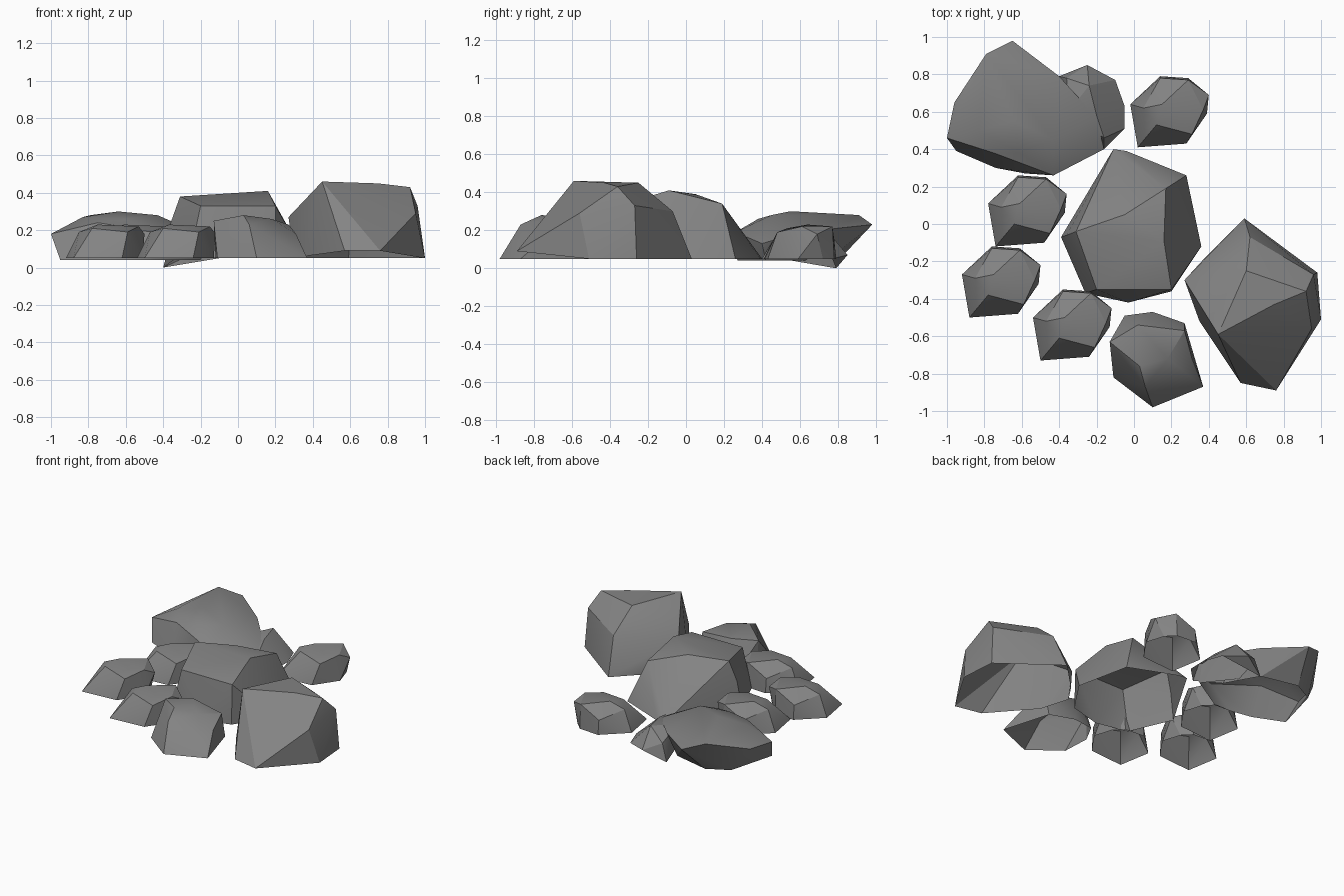
import bpy
import bmesh
import math
from mathutils import Vector

default_cube = bpy.data.objects.get("Cube")
if default_cube:
    bpy.data.objects.remove(default_cube, do_unlink=True)

# One plain stone colour
stone = bpy.data.materials.new("stone_grey")
stone.use_nodes = True
stone_colour = (0.23, 0.23, 0.23, 1)
stone.diffuse_color = stone_colour
shader = next(n for n in stone.node_tree.nodes if n.type == 'BSDF_PRINCIPLED')
shader.inputs["Base Color"].default_value = stone_colour
shader.inputs["Roughness"].default_value = 0.9


def make_rock(name, corners, offset=(0, 0)):
    """Chip a faceted stone from its corner points (in hundredths),
    leaving the underside hollow."""
    bm = bmesh.new()
    for x, y, z in corners:
        bm.verts.new(Vector((x, y, z)) / 100 + Vector((*offset, 0)))
    hull = bmesh.ops.convex_hull(bm, input=bm.verts[:])
    unused = {v for v in hull["geom_interior"] + hull["geom_unused"]
              if isinstance(v, bmesh.types.BMVert)}
    bmesh.ops.delete(bm, geom=list(unused), context='VERTS')
    bmesh.ops.recalc_face_normals(bm, faces=bm.faces[:])

    # Open the underside
    underside = [f for f in bm.faces if f.normal.z < -0.85]
    bmesh.ops.delete(bm, geom=underside, context='FACES')

    mesh = bpy.data.meshes.new(name)
    bm.to_mesh(mesh)
    bm.free()
    mesh.materials.append(stone)
    rock = bpy.data.objects.new(name, mesh)
    bpy.context.collection.objects.link(rock)
    bpy.ops.object.select_all(action='DESELECT')
    rock.select_set(True)
    bpy.context.view_layer.objects.active = rock
    bpy.ops.object.shade_smooth_by_angle(angle=math.radians(28))
    return rock


def rim(height, *outline):
    """Ground outline of a stone at one height."""
    return [(x, y, height) for x, y in outline]


# Central boulder: high ridge to one side, long slope to the back
make_rock("central_boulder", rim(
    5, (-11, 40), (-4, 39), (28, 26), (36, -12), (20, -36),
    (-3, -42), (-26, -37), (-39, -7)) + [
    (17, 19, 34), (16, -9, 41), (20, -35, 33), (-20, -35, 33),
    (-31, -4, 38), (-36, -6, 24), (-5, 5, 39)])

# Tall boulder with a long sloping front
make_rock("tall_boulder", rim(
    5, (59, 3), (98, -26), (100, -51), (30, -30), (38, -18)) + [
    (76, -89, 9), (57, -85, 9), (35, -52, 6),
    (45, -59, 46), (75, -43, 45), (92, -36, 43), (95, -56, 29),
    (60, -25, 45), (62, -7, 30), (27, -30, 27), (96, -27, 33)])

# Wide slab: upright front, overhanging back
make_rock("wide_slab", rim(
    4, (-95, 39), (-74, 30), (-58, 27), (-45, 27), (-20, 42),
    (-45, 74), (-71, 80), (-86, 72)) + [
    (-65, 98, 23), (-79, 91, 28), (-96, 65, 19), (-100, 46, 18),
    (-43, 26, 19), (-16, 40, 13), (-20, 57, 18), (-40, 79, 21),
    (-64, 55, 30), (-43, 45, 28), (-83, 50, 27), (-75, 38, 24),
    (-61, 38, 26)])

# Low block tucked behind the slab, one corner sunk deep
make_rock("rear_block", rim(
    5, (-10, 77), (-5, 63), (-5, 51), (-16, 40), (-33, 50)) + [
    (-40, 79, 0), (-25, 85, 7), (-24, 74, 20), (-20, 58, 19),
    (-16, 46, 15), (-36, 78, 12), (-35, 60, 18)])

# Front block
make_rock("front_block", rim(
    5, (10, -47), (27, -53), (37, -87), (10, -98), (-11, -82),
    (-12, -62), (-5, -49)) + [
    (-13, -63, 25), (3, -76, 28), (6, -87, 23), (27, -57, 23),
    (31, -72, 18), (2, -54, 26), (18, -72, 26)])

# Four matching pebbles
pebble = rim(
    5, (-21, 4), (-17, -19), (9, -17), (20, -1), (16, 12),
    (10, 18), (-5, 19)) + [
    (-14, 2, 19), (-7, -7, 21), (12, -12, 19), (18, 1, 22),
    (21, 9, 18), (10, 17, 22), (-5, 18, 15), (-4, 4, 23)]
spots = {"back": (0.19, 0.6), "upper_side": (-0.57, 0.07),
         "lower_side": (-0.71, -0.31), "front": (-0.33, -0.54)}
for place, spot in spots.items():
    make_rock(place + "_pebble", pebble, spot)
